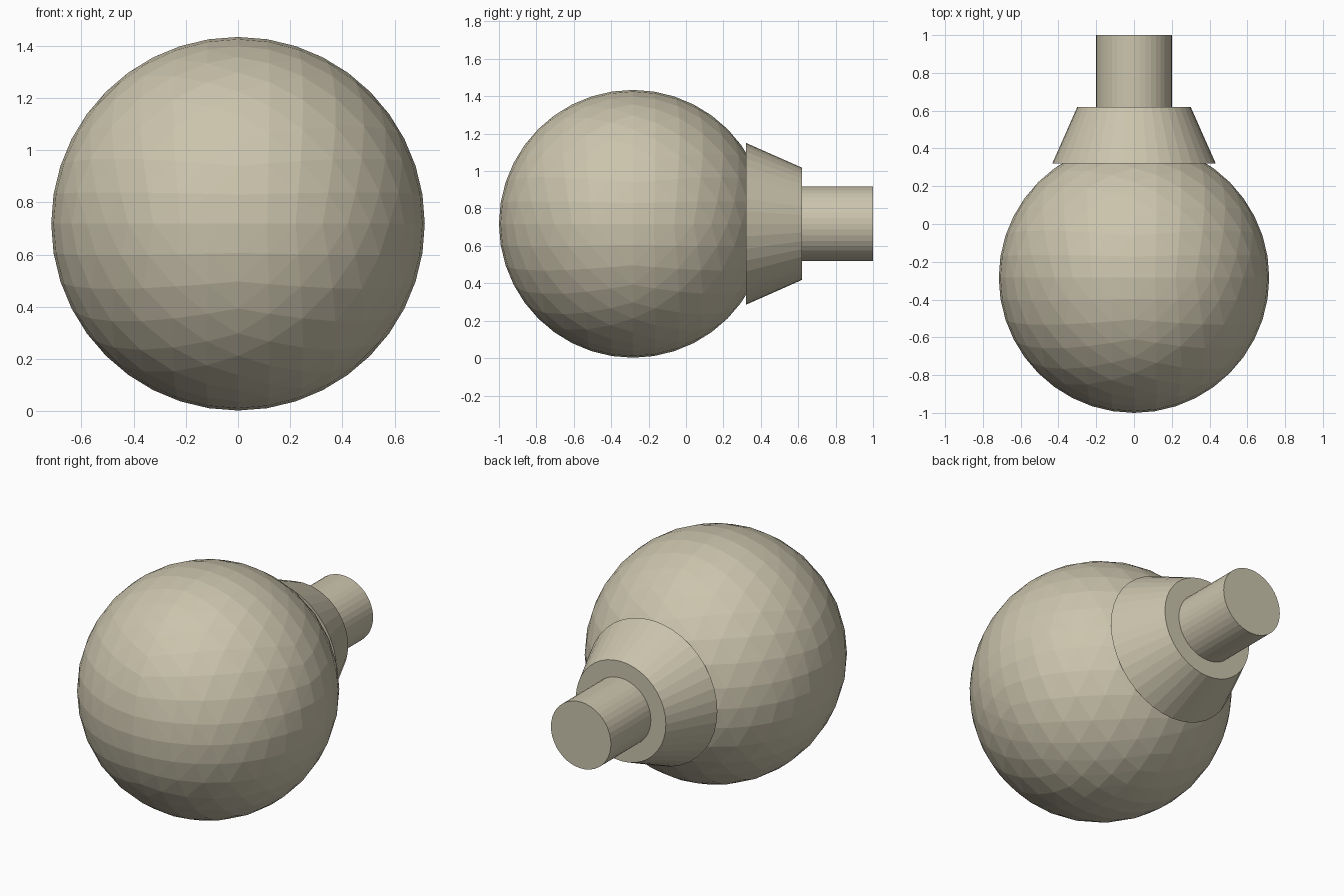
import bpy, bmesh
from math import sin, pi, radians
from mathutils import Vector, Matrix

if "Cube" in bpy.data.objects:
    bpy.data.objects.remove(bpy.data.objects["Cube"], do_unlink=True)

SEGMENTS = 40
AXIS_Z = 0.718

stone = bpy.data.materials.new("warm beige")
stone.use_nodes = True
colour = (0.60, 0.555, 0.42, 1)
stone.diffuse_color = colour
stone.node_tree.nodes["Principled BSDF"].inputs["Base Color"].default_value = colour


def finish(name, bm):
    bmesh.ops.recalc_face_normals(bm, faces=bm.faces)
    mesh = bpy.data.meshes.new(name)
    bm.to_mesh(mesh)
    bm.free()
    mesh.materials.append(stone)
    obj = bpy.data.objects.new(name, mesh)
    bpy.context.scene.collection.objects.link(obj)
    return obj


def frustum(name, y0, y1, r0, r1):
    """Round part along the y axis, radius r0 at y0 and r1 at y1."""
    bm = bmesh.new()
    turn = Matrix.Rotation(radians(-90), 4, "X")
    place = Matrix.Translation((0, (y0 + y1) / 2, AXIS_Z)) @ turn
    bmesh.ops.create_cone(bm, cap_ends=True, segments=SEGMENTS,
                          radius1=r0, radius2=r1, depth=y1 - y0, matrix=place)
    return finish(name, bm)


def octa_ball(name, centre, radius):
    """Faceted ball: eight octahedron sides, evenly split and rounded."""
    n = SEGMENTS // 4
    bm = bmesh.new()
    for sx in (-1, 1):
        for sy in (-1, 1):
            for sz in (-1, 1):
                grid = {}
                for i in range(n + 1):
                    for j in range(n + 1 - i):
                        a, b, c = (sin(pi / 2 * k / n) for k in (i, j, n - i - j))
                        d = Vector((sx * a, sy * b, sz * c)).normalized()
                        grid[i, j] = bm.verts.new(centre + d * radius)
                for i in range(n):
                    for j in range(n - i):
                        bm.faces.new((grid[i, j], grid[i + 1, j], grid[i, j + 1]))
                        if i + j < n - 1:
                            bm.faces.new((grid[i + 1, j], grid[i + 1, j + 1], grid[i, j + 1]))
    bmesh.ops.remove_doubles(bm, verts=bm.verts, dist=0.001)
    return finish(name, bm)


# Ball at the front, flared collar behind it, then the shaft
octa_ball("ball", Vector((0, -0.284, AXIS_Z)), 0.716)
frustum("collar", 0.32, 0.62, 0.433, 0.30)
frustum("shaft", 0.60, 1.0, 0.20, 0.20)
